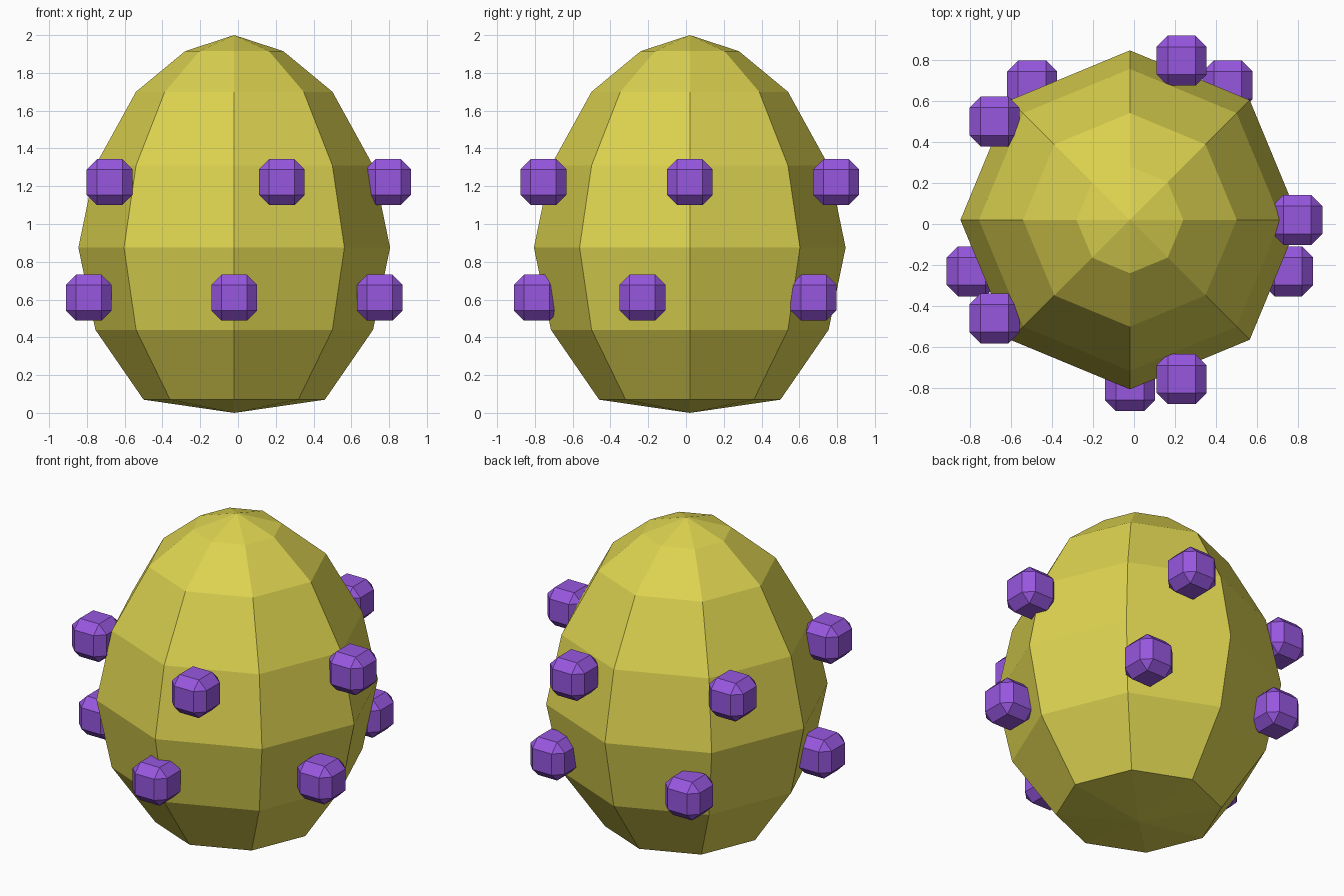
import bpy
import bmesh
from math import cos, sin, radians
from mathutils import Matrix

cube = bpy.data.objects.get("Cube")
if cube:
    bpy.data.objects.remove(cube, do_unlink=True)

CX, CY = -0.02, 0.02  # egg axis


def make_material(name, rgb):
    mat = bpy.data.materials.new(name)
    mat.use_nodes = True
    mat.diffuse_color = (*rgb, 1)
    mat.node_tree.nodes["Principled BSDF"].inputs["Base Color"].default_value = (*rgb, 1)
    return mat


def add_object(name, bm, mat, location):
    bmesh.ops.recalc_face_normals(bm, faces=bm.faces)
    mesh = bpy.data.meshes.new(name)
    bm.to_mesh(mesh)
    bm.free()
    mesh.materials.append(mat)
    obj = bpy.data.objects.new(name, mesh)
    obj.location = location
    bpy.context.collection.objects.link(obj)
    return obj


yellow = make_material("egg yellow", (0.72, 0.65, 0.08))
purple = make_material("bump purple", (0.31, 0.095, 0.74))

# Egg: eight-sided lathe of a (radius, height) profile, closed by two poles
profile = [(0, 0), (0.48, 0.07), (0.735, 0.44), (0.825, 0.875),
           (0.735, 1.31), (0.52, 1.7), (0.26, 1.915), (0, 2)]
bm = bmesh.new()
points = [bm.verts.new((r, 0, z)) for r, z in profile]
edges = [bm.edges.new(pair) for pair in zip(points, points[1:])]
bmesh.ops.spin(bm, geom=points + edges, cent=(0, 0, 0), axis=(0, 0, 1),
               angle=radians(360), steps=8)
bmesh.ops.remove_doubles(bm, verts=bm.verts, dist=0.001)
add_object("egg_body", bm, yellow, (CX, CY, 0))


# Bumps: chamfered cubes in two staggered rings of five
def add_bump(name, location):
    bm = bmesh.new()
    bmesh.ops.create_cube(bm, size=0.243)
    bmesh.ops.bevel(bm, geom=bm.edges[:], offset=0.054, segments=1,
                    affect='EDGES', profile=0.5)
    add_object(name, bm, purple, location)


rings = [("lower_bump", 0.81, 0.61, 270), ("upper_bump", 0.815, 1.222, 0)]
for name, radius, height, start in rings:
    for i in range(5):
        a = radians(start + 72 * i)
        add_bump(f"{name}_{i + 1}",
                 (CX + radius * cos(a), CY + radius * sin(a), height))
